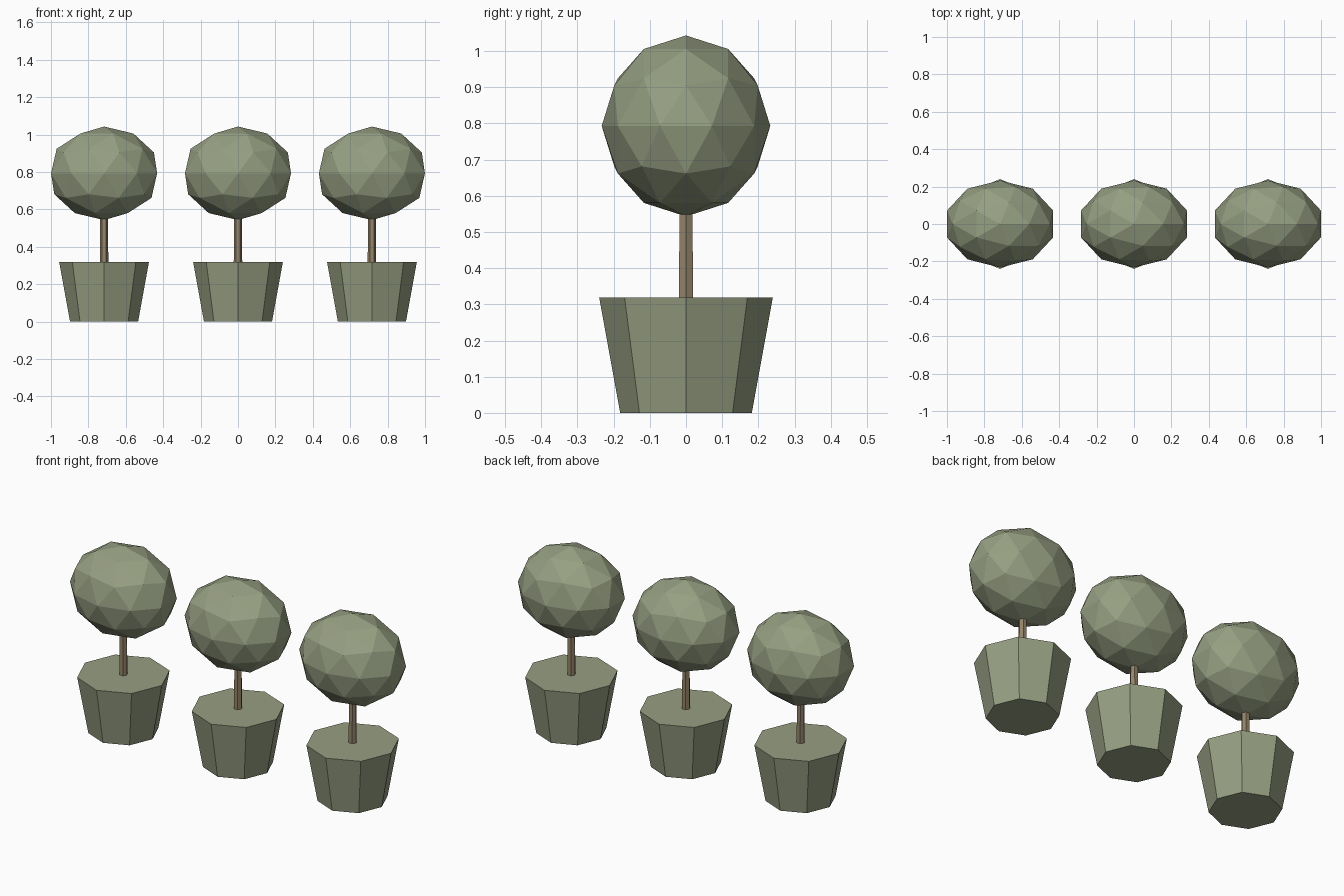
import bpy, bmesh, math
from mathutils import Matrix

if "Cube" in bpy.data.objects:
    bpy.data.objects.remove(bpy.data.objects["Cube"])


def material(name, srgb):
    lin = [((c / 255 + 0.055) / 1.055) ** 2.4 for c in srgb]
    m = bpy.data.materials.new(name)
    m.diffuse_color = (*lin, 1)
    m.use_nodes = True
    m.node_tree.nodes["Principled BSDF"].inputs["Base Color"].default_value = m.diffuse_color
    return m


def add(name, bm, mat, x):
    me = bpy.data.meshes.new(name)
    bm.to_mesh(me)
    bm.free()
    me.materials.append(mat)
    ob = bpy.data.objects.new(name, me)
    ob.location.x = x
    bpy.context.collection.objects.link(ob)


def frustum(sides, r_low, r_high, z0, z1):
    bm = bmesh.new()
    # a corner lies on the x axis
    mat = Matrix.Translation((0, 0, (z0 + z1) / 2)) @ Matrix.Rotation(math.pi / 2, 4, 'Z')
    bmesh.ops.create_cone(bm, cap_ends=True, segments=sides, radius1=r_low,
                          radius2=r_high, depth=z1 - z0, matrix=mat)
    return bm


def ball(rx, ry, rz, z):
    bm = bmesh.new()
    mat = Matrix.Translation((0, 0, z)) @ Matrix.Diagonal((rx, ry, rz, 1))
    bmesh.ops.create_icosphere(bm, subdivisions=2, radius=1, matrix=mat)
    return bm


green = material("grey green", (150, 159, 130))
brown = material("bark brown", (150, 133, 106))

# three potted topiary trees in a row
for side, x in (("left", -0.716), ("middle", 0), ("right", 0.716)):
    add(side + "_pot", frustum(8, 0.182, 0.24, 0, 0.319), green, x)
    add(side + "_trunk", frustum(6, 0.023, 0.02, 0.3, 0.6), brown, x)
    add(side + "_foliage", ball(0.298, 0.233, 0.25, 0.793), green, x)
